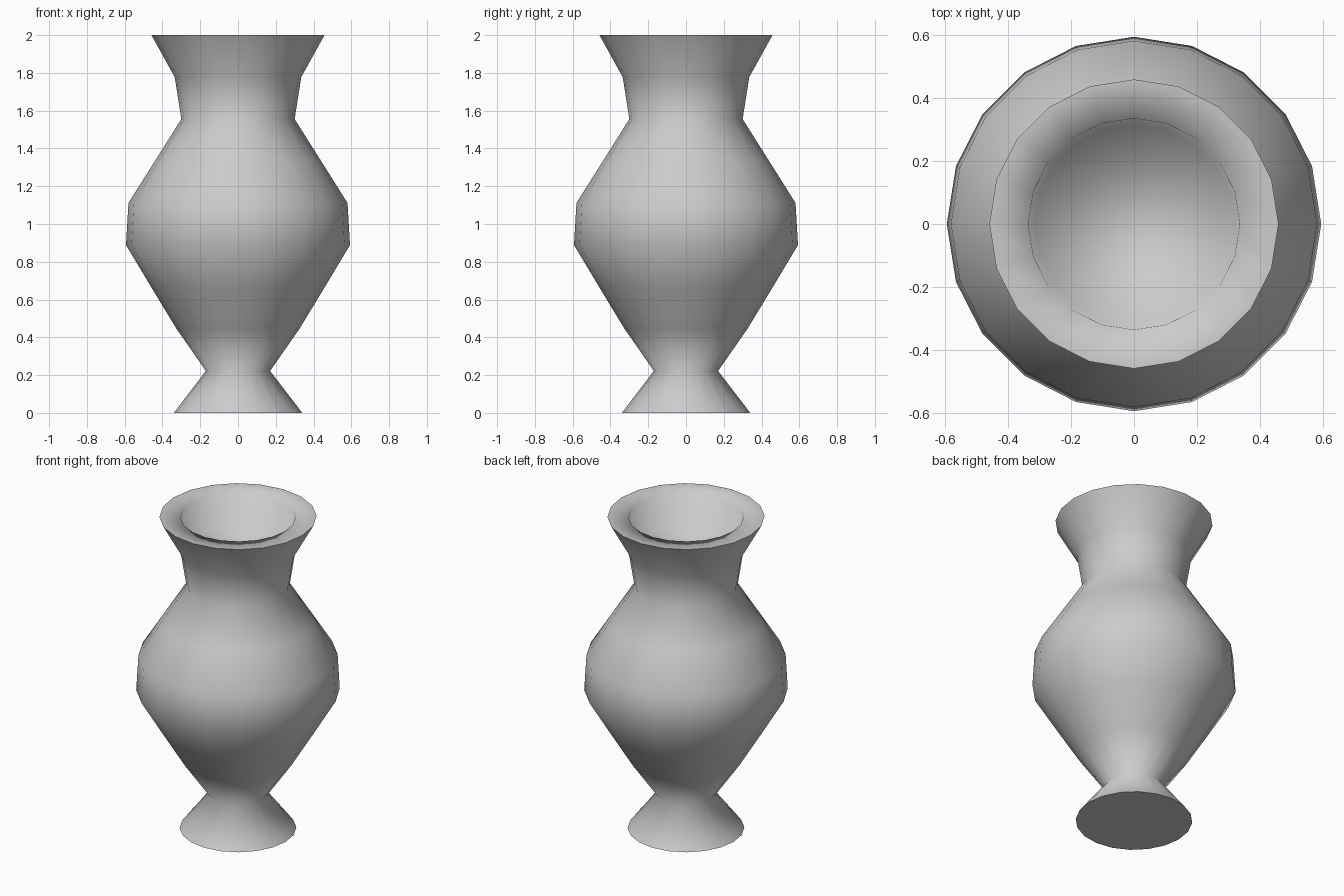
import bpy, bmesh
from math import cos, sin, tau

if "Cube" in bpy.data.objects:
    bpy.data.objects.remove(bpy.data.objects["Cube"])

SIDES = 20
STEP = 2 / 9

# Outer radii from foot to rim, evenly spaced in height
outer = [0.34, 0.17, 0.325, 0.46, 0.593, 0.58, 0.44, 0.30, 0.335, 0.458]
profile = [(r, i * STEP) for i, r in enumerate(outer)]
# Flat lip and recessed mouth
profile += [(0.335, 1.995), (0.315, 1.80)]

bm = bmesh.new()
rings = [[bm.verts.new((r * cos(tau * k / SIDES), r * sin(tau * k / SIDES), z))
          for k in range(SIDES)] for r, z in profile]

# Walls
for low, high in zip(rings, rings[1:]):
    for k in range(SIDES):
        n = (k + 1) % SIDES
        bm.faces.new((low[k], low[n], high[n], high[k])).smooth = True

# Base and mouth floor
bm.faces.new(rings[0][::-1])
bm.faces.new(rings[-1]).smooth = True

# Crisp foot and rim edges
for ring in (rings[0], rings[len(outer) - 1]):
    for k in range(SIDES):
        bm.edges.get((ring[k], ring[(k + 1) % SIDES])).smooth = False

mesh = bpy.data.meshes.new("vase")
bm.to_mesh(mesh)
bm.free()
bpy.context.collection.objects.link(bpy.data.objects.new("vase", mesh))
